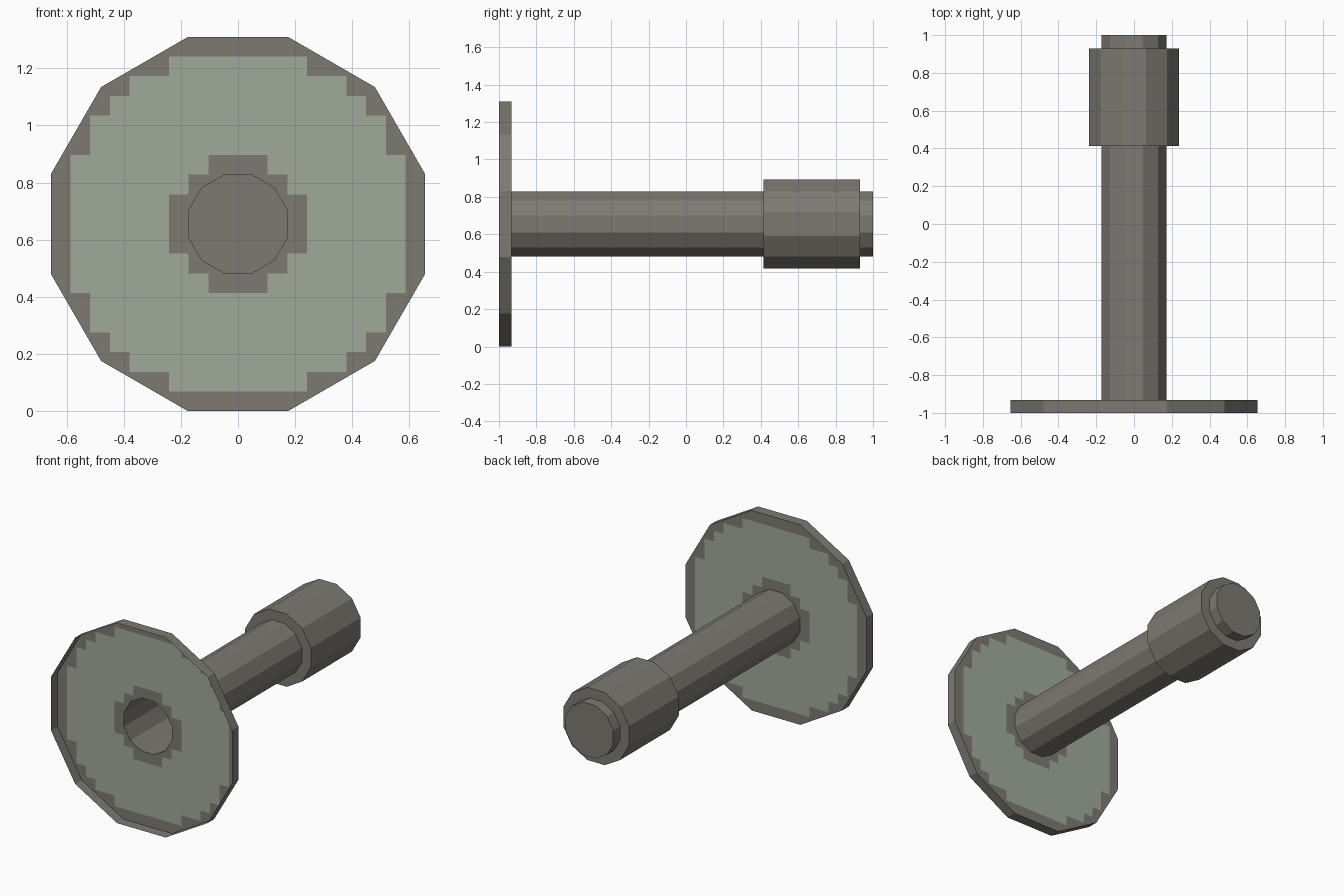
import bpy, bmesh, math

if "Cube" in bpy.data.objects:
    bpy.data.objects.remove(bpy.data.objects["Cube"])

SIDES = 12
CZ = 0.655                      # height of the long axis
CELL = 0.069                    # step size of the painted ring
R_RIM, R_SHAFT, R_SLEEVE = 0.655, 0.173, 0.238   # measured to the flats


def material(name, rgb):
    m = bpy.data.materials.new(name)
    lin = [((c / 255 + 0.055) / 1.055) ** 2.4 for c in rgb]
    m.diffuse_color = (*lin, 1)
    m.use_nodes = True
    m.node_tree.nodes["Principled BSDF"].inputs["Base Color"].default_value = m.diffuse_color
    return m


GREY = material("warm grey", (125, 122, 114))
GREEN = material("pale sage", (160, 170, 155))


def lathe(profile, cap_end=False):
    """Twelve-sided skin along y through (radius, y) points."""
    bm = bmesh.new()
    rings = []
    for r, y in profile:
        c = r / math.cos(math.pi / SIDES)
        ring = []
        for i in range(SIDES):
            a = 2 * math.pi * (i + 0.5) / SIDES
            ring.append(bm.verts.new((c * math.cos(a), y, CZ + c * math.sin(a))))
        rings.append(ring)
    for a, b in zip(rings, rings[1:]):
        for i in range(SIDES):
            j = (i + 1) % SIDES
            bm.faces.new((a[i], b[i], b[j], a[j]))
    if cap_end:
        bm.faces.new(rings[-1][::-1])
    return bm


def finish(bm, name):
    me = bpy.data.meshes.new(name)
    me.materials.append(GREY)
    me.materials.append(GREEN)
    bm.to_mesh(me)
    bm.free()
    ob = bpy.data.objects.new(name, me)
    bpy.context.collection.objects.link(ob)


# hollow shaft with raised sleeve and closed tip
finish(lathe([(R_SHAFT, -0.932), (R_SHAFT, 0.414), (R_SLEEVE, 0.414),
              (R_SLEEVE, 0.93), (R_SHAFT, 0.93), (R_SHAFT, 1.0)],
             cap_end=True), "shaft_and_sleeve")

# thin rim, open at the front
finish(lathe([(R_RIM, -1.0), (R_RIM, -0.932)]), "flange_rim")

# recessed flange plate, cut on a grid so the painted ring has stepped edges
plate = lathe([(R_RIM, -0.932), (R_SHAFT, -0.932)])
for k in range(-9, 9):
    d = CELL * (k + 0.5)
    for co, no in (((d, 0, 0), (1, 0, 0)), ((0, 0, CZ + d), (0, 0, 1))):
        bmesh.ops.bisect_plane(
            plate, geom=plate.verts[:] + plate.edges[:] + plate.faces[:],
            plane_co=co, plane_no=no, dist=1e-5)
for f in plate.faces:
    c = f.calc_center_bounds()
    cell_radius = math.hypot(round(c.x / CELL), round((c.z - CZ) / CELL))
    f.material_index = 1 if 3.4 < cell_radius < 8.75 else 0
finish(plate, "flange_plate")
